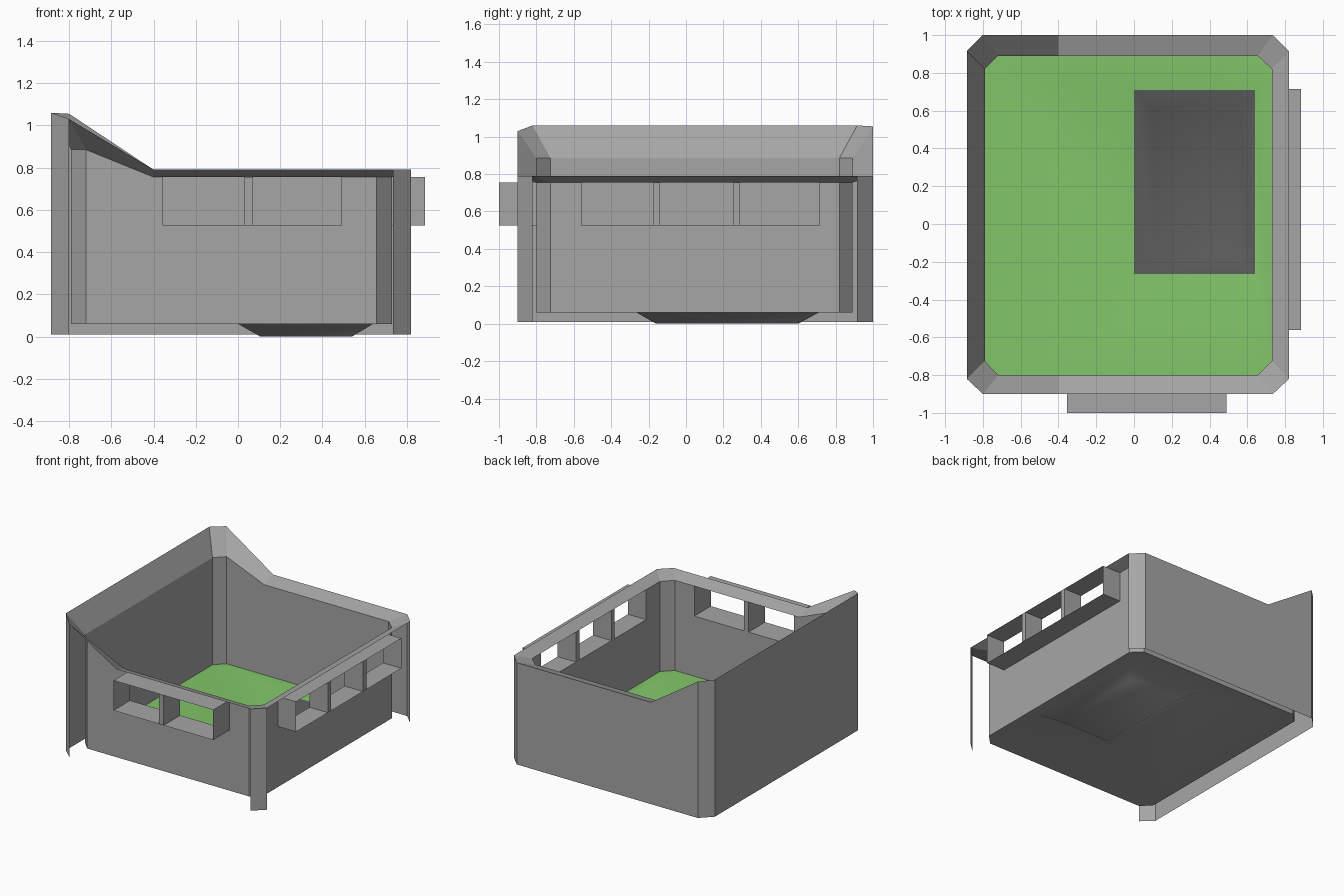
import bpy

if "Cube" in bpy.data.objects:
    bpy.data.objects.remove(bpy.data.objects["Cube"])

FLOOR, BASE = 0.06, 0.01          # floor height and lower edge of the outer shell
WIN_LOW, WIN_TOP = 0.525, 0.755   # window band


def material(name, rgb):
    m = bpy.data.materials.new(name)
    m.diffuse_color = (*rgb, 1)
    m.use_nodes = True
    m.node_tree.nodes["Principled BSDF"].inputs["Base Color"].default_value = m.diffuse_color
    return m


GREY = material("wall grey", (0.38, 0.38, 0.38))
DARK = material("dark grey", (0.105, 0.105, 0.105))
GREEN = material("floor green", (0.22, 0.56, 0.14))


def add_mesh(name, verts, faces, mats, smooth=False):
    me = bpy.data.meshes.new(name)
    me.from_pydata(verts, [], faces)
    for m in mats:
        me.materials.append(m)
    if smooth:
        me.shade_smooth()
    ob = bpy.data.objects.new(name, me)
    bpy.context.collection.objects.link(ob)
    return ob


def add_quads(name, quads, mat):
    verts = [p for q in quads for p in q]
    faces = [tuple(range(4 * i, 4 * i + 4)) for i in range(len(quads))]
    return add_mesh(name, verts, faces, [mat])


# Matching outlines of the rim, counter-clockwise from the front left
outer = [(-0.8, -0.9, 1.03), (-0.4, -0.9, 0.79), (0.735, -0.9, 0.79), (0.82, -0.82, 0.79),
         (0.82, 0.915, 0.79), (0.735, 1.0, 0.79), (-0.4, 1.0, 0.79), (-0.8, 1.0, 1.055),
         (-0.885, 0.915, 1.06), (-0.885, -0.82, 1.06)]
inner = [(-0.72, -0.8, 0.885), (-0.4, -0.8, 0.755), (0.655, -0.8, 0.755), (0.73, -0.725, 0.755),
         (0.73, 0.82, 0.755), (0.655, 0.89, 0.755), (-0.4, 0.89, 0.755), (-0.72, 0.89, 0.885),
         (-0.79, 0.82, 0.885), (-0.79, -0.725, 0.885)]
N = len(outer)


def down(p, z):
    return (p[0], p[1], z)


# Sloping rim between the two outlines
add_quads("rim", [(outer[i], outer[(i + 1) % N], inner[(i + 1) % N], inner[i])
                  for i in range(N)], GREY)

# Outer shell: back, left and the four corner strips (front and right stay open)
shell = []
for i in (2, 4, 5, 6, 7, 8, 9):
    a, b = outer[i], outer[(i + 1) % N]
    shell.append((down(a, BASE), down(b, BASE), b, a))
add_quads("outer_shell", shell, GREY)

# Inner walls without windows
plain = []
for i in (0, 2, 4, 5, 6, 7, 8, 9):
    a, b = inner[i], inner[(i + 1) % N]
    plain.append((down(b, FLOOR), down(a, FLOOR), a, b))
add_quads("inner_walls", plain, GREY)


# Walls with window openings, and the box frames sticking out of them
def window_wall(name, start, end, wins, place, wall, front):
    """place(u, v, z) maps distance along the wall and depth to a point."""
    def upright(u0, u1, z0, z1, v):
        return (place(u1, v, z0), place(u0, v, z0), place(u0, v, z1), place(u1, v, z1))

    cuts = [start] + [u for w in wins for u in w] + [end]
    quads = [upright(start, end, FLOOR, WIN_LOW, wall)]
    for u0, u1 in zip(cuts[::2], cuts[1::2]):
        quads.append(upright(u0, u1, WIN_LOW, WIN_TOP, wall))
    add_quads(name + "_wall", quads, GREY)

    lo, hi = wins[0][0], wins[-1][1]
    frame = []
    for z in (WIN_LOW, WIN_TOP):
        frame.append((place(lo, front, z), place(hi, front, z),
                      place(hi, wall, z), place(lo, wall, z)))
    for u in cuts[1:-1]:
        frame.append((place(u, front, WIN_LOW), place(u, wall, WIN_LOW),
                      place(u, wall, WIN_TOP), place(u, front, WIN_TOP)))
    for u0, u1 in zip(cuts[2:-1:2], cuts[3:-1:2]):     # divider fronts
        frame.append(upright(u1, u0, WIN_LOW, WIN_TOP, front))
    add_quads(name + "_window_frame", frame, GREY)


window_wall("front", -0.4, 0.655, [(-0.355, 0.03), (0.07, 0.49)],
            lambda u, v, z: (u, v, z), -0.8, -1.0)
window_wall("right", -0.725, 0.82, [(-0.56, -0.175), (-0.14, 0.25), (0.29, 0.715)],
            lambda u, v, z: (v, u, z), 0.73, 0.885)

# Floor with a sunken pit; a grey sheet just below forms the underside
pit_top = [(0.0, -0.265), (0.64, -0.265), (0.64, 0.71), (0.0, 0.71)]
pit_low = [(0.105, -0.16), (0.54, -0.16), (0.54, 0.6), (0.105, 0.6)]
edge = [inner[i] for i in (0, 2, 3, 4, 5, 7, 8, 9)]
faces = []
for k in range(4):
    a, b, c = 2 * k, 2 * k + 1, (2 * k + 2) % 8
    p, q = 8 + k, 8 + (k + 1) % 4
    faces += [(a, b, q, p), (b, c, q)]                 # floor side and corner
for k in range(4):
    n = (k + 1) % 4
    faces.append((8 + k, 8 + n, 12 + n, 12 + k))       # pit slopes
faces.append((12, 13, 14, 15))                         # pit bottom


def floor_verts(lift):
    return ([(p[0], p[1], FLOOR + lift) for p in edge]
            + [(x, y, FLOOR + lift) for x, y in pit_top]
            + [(x, y, lift) for x, y in pit_low])


floor = add_mesh("floor_with_pit", floor_verts(0.004), faces, [GREEN, DARK], True)
for poly in floor.data.polygons:
    poly.material_index = 0 if poly.index < 8 else 1
add_mesh("floor_underside", floor_verts(0.0), [f[::-1] for f in faces], [GREY], True)
